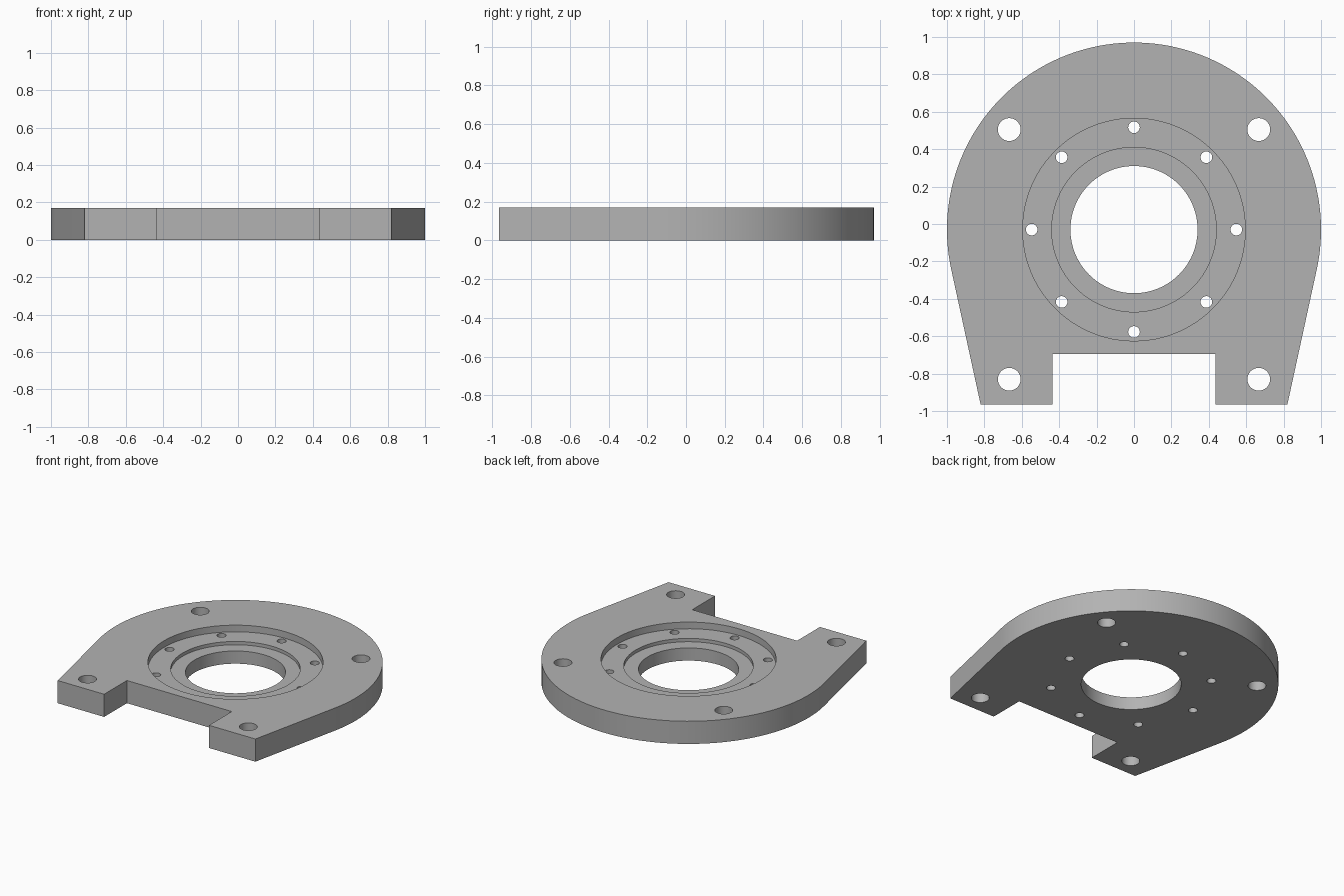
import bpy, bmesh
from math import sin, cos, pi, radians

THICK = 0.17
CY = -0.03            # centre of the bore and rounded end
SEGMENTS = 96

if "Cube" in bpy.data.objects:
    bpy.data.objects.remove(bpy.data.objects["Cube"], do_unlink=True)

grey = bpy.data.materials.new("plain grey")
grey.use_nodes = True
colour = (0.45, 0.45, 0.45, 1)
grey.diffuse_color = colour
grey.node_tree.nodes["Principled BSDF"].inputs["Base Color"].default_value = colour


def make_object(name, bm):
    bmesh.ops.recalc_face_normals(bm, faces=bm.faces)
    mesh = bpy.data.meshes.new(name)
    bm.to_mesh(mesh)
    bm.free()
    mesh.materials.append(grey)
    obj = bpy.data.objects.new(name, mesh)
    bpy.context.collection.objects.link(obj)
    return obj


def add_lathe(bm, x, y, profile, segments):
    """Closed turned solid from (radius, height) steps, listed bottom to top."""
    rings = [[bm.verts.new((x + r * cos(2 * pi * i / segments),
                            y + r * sin(2 * pi * i / segments), z))
              for i in range(segments)] for r, z in profile]
    for low, high in zip(rings, rings[1:]):
        for i in range(segments):
            j = (i + 1) % segments
            bm.faces.new((low[i], low[j], high[j], high[i]))
    bm.faces.new(rings[0][::-1])
    bm.faces.new(rings[-1])


# Plate outline: round end, tapering sides and a notch between two feet
start, end = radians(-12.3), radians(192.3)
outline = [(cos(start + (end - start) * i / SEGMENTS),
            CY + sin(start + (end - start) * i / SEGMENTS))
           for i in range(SEGMENTS + 1)]
foot = [(0.82, -0.965), (0.435, -0.965), (0.435, -0.695)]
outline += [(-x, y) for x, y in foot] + foot[::-1]

bm = bmesh.new()
base = bm.faces.new([bm.verts.new((x, y, 0)) for x, y in outline])
top = bmesh.ops.extrude_face_region(bm, geom=[base])["geom"]
bmesh.ops.translate(bm, vec=(0, 0, THICK),
                    verts=[v for v in top if isinstance(v, bmesh.types.BMVert)])
plate = make_object("mounting_plate", bm)

# Stepped bore, bolt circle and corner holes joined into one cutter
bm = bmesh.new()
seat, ledge, over = THICK - 0.05, THICK - 0.075, THICK + 0.1
add_lathe(bm, 0, CY, [(0.34, -0.1), (0.34, ledge), (0.44, ledge),
                      (0.44, seat), (0.595, seat), (0.595, over)], SEGMENTS)
for i in range(8):
    a = i * pi / 4
    add_lathe(bm, 0.547 * cos(a), CY + 0.547 * sin(a),
              [(0.031, -0.1), (0.031, seat + 0.02)], 32)
for x in (-0.667, 0.667):
    for y in (0.505, -0.83):
        add_lathe(bm, x, y, [(0.061, -0.1), (0.061, over)], 40)
cutter = make_object("hole_cutter", bm)
cutter.hide_render = True

# Cut the holes, then drop the cutter
cut = plate.modifiers.new("holes", "BOOLEAN")
cut.operation = "DIFFERENCE"
cut.solver = "EXACT"
cut.use_self = True
cut.object = cutter
bpy.context.view_layer.objects.active = plate
plate.select_set(True)
bpy.ops.object.modifier_apply(modifier=cut.name)
bpy.data.objects.remove(cutter, do_unlink=True)

# Smooth round walls, crisp rims
cutter = None
bpy.ops.object.select_all(action="DESELECT")
plate.select_set(True)
bpy.context.view_layer.objects.active = plate
bpy.ops.object.shade_smooth_by_angle(angle=radians(30))
